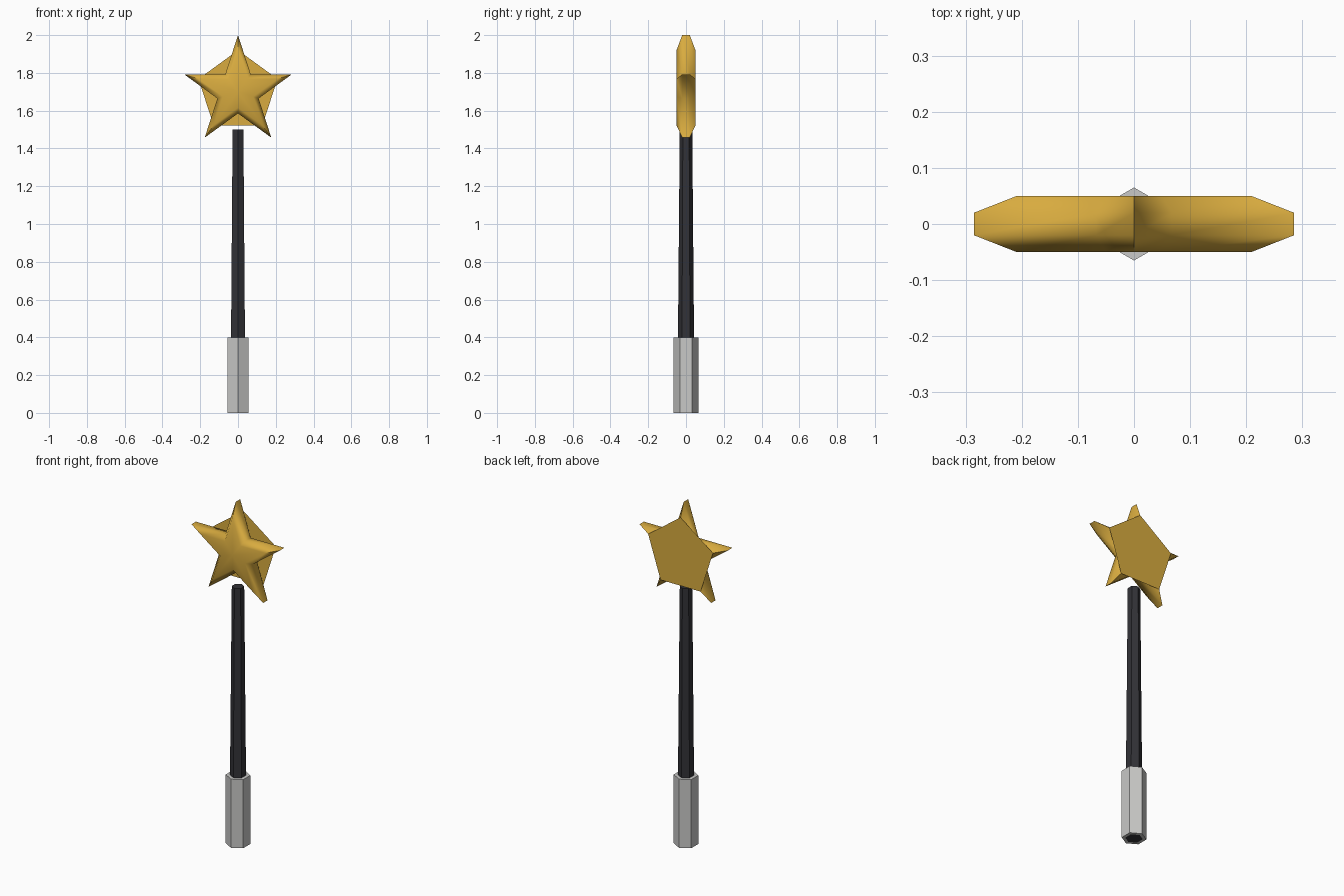
import bpy, bmesh, math

cube = bpy.data.objects.get("Cube")
if cube:
    bpy.data.objects.remove(cube, do_unlink=True)


def material(name, colour):
    mat = bpy.data.materials.new(name)
    mat.use_nodes = True
    rgba = (*colour, 1)
    mat.diffuse_color = rgba
    bsdf = next(n for n in mat.node_tree.nodes if n.type == 'BSDF_PRINCIPLED')
    bsdf.inputs["Base Color"].default_value = rgba
    return mat


gold = material("gold", (0.69, 0.41, 0.05))
black = material("black", (0.032, 0.032, 0.038))
silver = material("silver", (0.58, 0.58, 0.57))


def finish(name, bm, mat):
    mesh = bpy.data.meshes.new(name)
    bm.to_mesh(mesh)
    bm.free()
    mesh.materials.append(mat)
    obj = bpy.data.objects.new(name, mesh)
    bpy.context.collection.objects.link(obj)
    return obj


def hexagon(bm, radius, z):
    # Hexagon with one corner facing the front
    angles = [math.radians(60 * i - 90) for i in range(6)]
    return [bm.verts.new((radius * math.cos(a), radius * math.sin(a), z)) for a in angles]


def bridge(bm, a, b):
    n = len(a)
    return [bm.faces.new((a[i], a[(i + 1) % n], b[(i + 1) % n], b[i])) for i in range(n)]


# Tapered six-sided rod
bm = bmesh.new()
low, high = hexagon(bm, 0.046, 0), hexagon(bm, 0.033, 1.5)
bridge(bm, low, high)
bm.faces.new(low[::-1])
bm.faces.new(high)
finish("rod", bm, black)

# Six-sided grip sleeve around the rod
bm = bmesh.new()
loops = [hexagon(bm, r, z) for r, z in ((0.046, 0), (0.065, 0), (0.065, 0.4), (0.043, 0.4))]
for a, b in zip(loops, loops[1:]):
    bridge(bm, a, b)
finish("grip", bm, silver)

# Five-pointed star with bevelled rims
CENTRE, OUTER, DEPTH = 1.7, 0.3, 0.05
INNER, CAP = OUTER * 0.382, 0.733


def star_loop(bm, scale, y):
    verts = []
    for i in range(10):
        r = scale * (INNER if i % 2 else OUTER)
        a = math.radians(36 * i)
        verts.append(bm.verts.new((r * math.sin(a), y, CENTRE + r * math.cos(a))))
    return verts


bm = bmesh.new()
loops = [star_loop(bm, s, y) for s, y in ((CAP, -DEPTH), (1, -0.02), (1, 0.02), (CAP, DEPTH))]
for a, b in zip(loops, loops[1:]):
    bridge(bm, a, b)
hub = bm.verts.new((0, -DEPTH, CENTRE))
for i in range(10):
    bm.faces.new((loops[0][i], loops[0][(i + 1) % 10], hub))
back = bm.faces.new(loops[3])
bmesh.ops.recalc_face_normals(bm, faces=bm.faces)
for edge in back.edges:
    edge.smooth = False
star = finish("star", bm, gold)
bpy.ops.object.select_all(action='DESELECT')
star.select_set(True)
bpy.context.view_layer.objects.active = star
bpy.ops.object.shade_smooth_by_angle(angle=math.radians(80), keep_sharp_edges=True)

# Flat webs between the points, closing the back into a pentagon
bm = bmesh.new()
rim = star_loop(bm, CAP, DEPTH)
for i in range(0, 10, 2):
    bm.faces.new((rim[i], rim[i + 1], rim[(i + 2) % 10]))
finish("back_webs", bm, gold)
